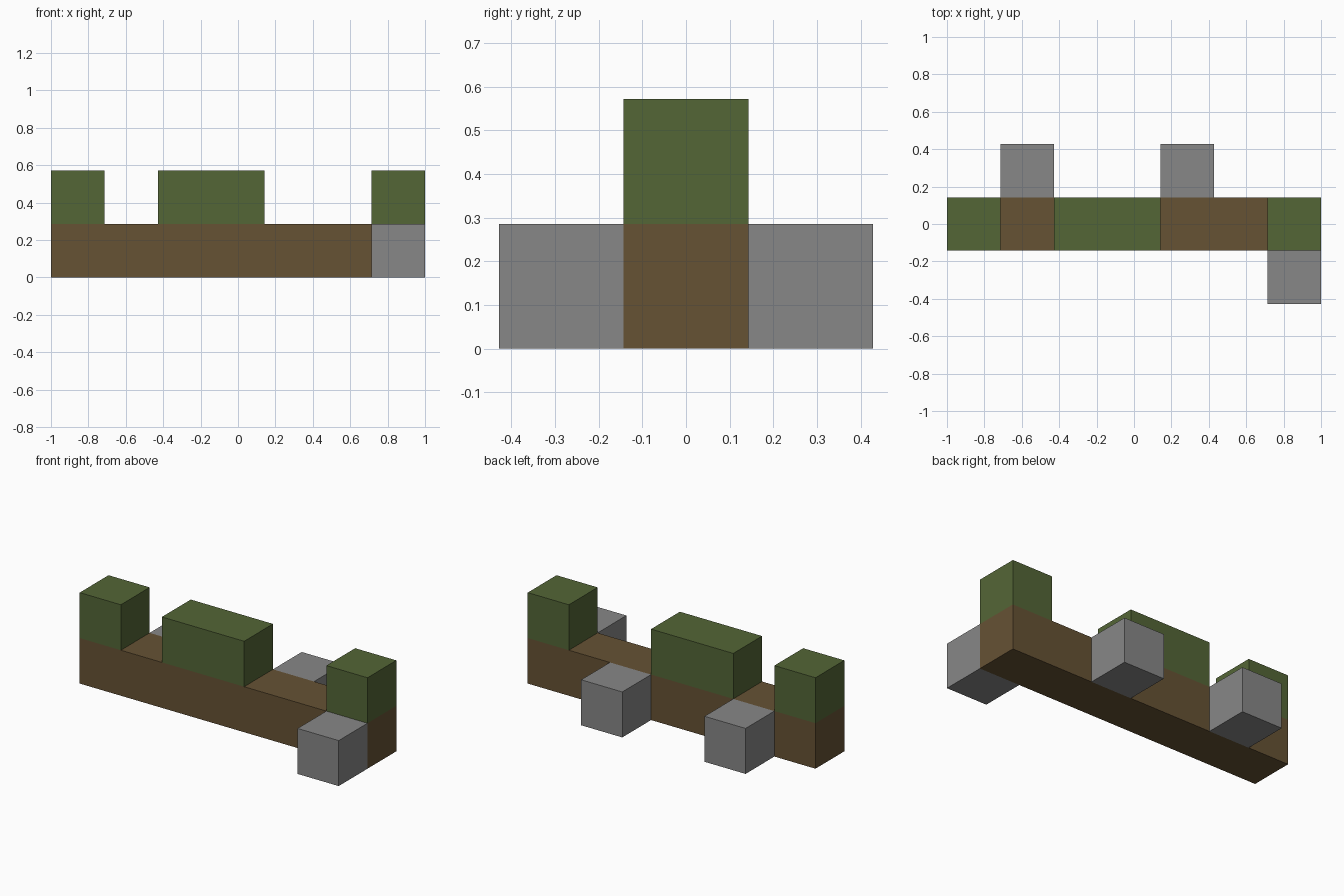
import bpy
import bmesh
from mathutils import Matrix, Vector

default = bpy.data.objects.get("Cube")
if default:
    bpy.data.objects.remove(default, do_unlink=True)

U = 2 / 7  # one block; the log is seven blocks long


def material(name, rgb):
    mat = bpy.data.materials.new(name)
    mat.use_nodes = True
    color = (*rgb, 1)
    mat.diffuse_color = color
    mat.node_tree.nodes["Principled BSDF"].inputs["Base Color"].default_value = color
    return mat


bark = material("bark brown", (0.133, 0.084, 0.034))
moss = material("moss green", (0.088, 0.133, 0.037))
stone = material("stone grey", (0.242, 0.242, 0.242))


def block(name, cell, length, mat):
    """Box starting at a grid cell and running 'length' cells along x."""
    size = Vector((length, 1, 1)) * U
    x, y, z = cell
    centre = Vector((x + length / 2 - 3.5, y, z + 0.5)) * U
    bm = bmesh.new()
    bmesh.ops.create_cube(bm, size=1, matrix=Matrix.Diagonal((*size, 1)))
    mesh = bpy.data.meshes.new(name)
    bm.to_mesh(mesh)
    bm.free()
    mesh.materials.append(mat)
    obj = bpy.data.objects.new(name, mesh)
    obj.location = centre
    bpy.context.collection.objects.link(obj)


# Fallen log
block("log", (0, 0, 0), 7, bark)

# Moss clumps on top
for name, x, length in (("right", 0, 1), ("middle", 2, 2), ("left", 6, 1)):
    block(f"moss_{name}", (x, 0, 1), length, moss)

# Stones beside the log: two behind, one in front
for name, x, y in (("back_right", 1, 1), ("back_left", 4, 1), ("front_left", 6, -1)):
    block(f"stone_{name}", (x, y, 0), 1, stone)
